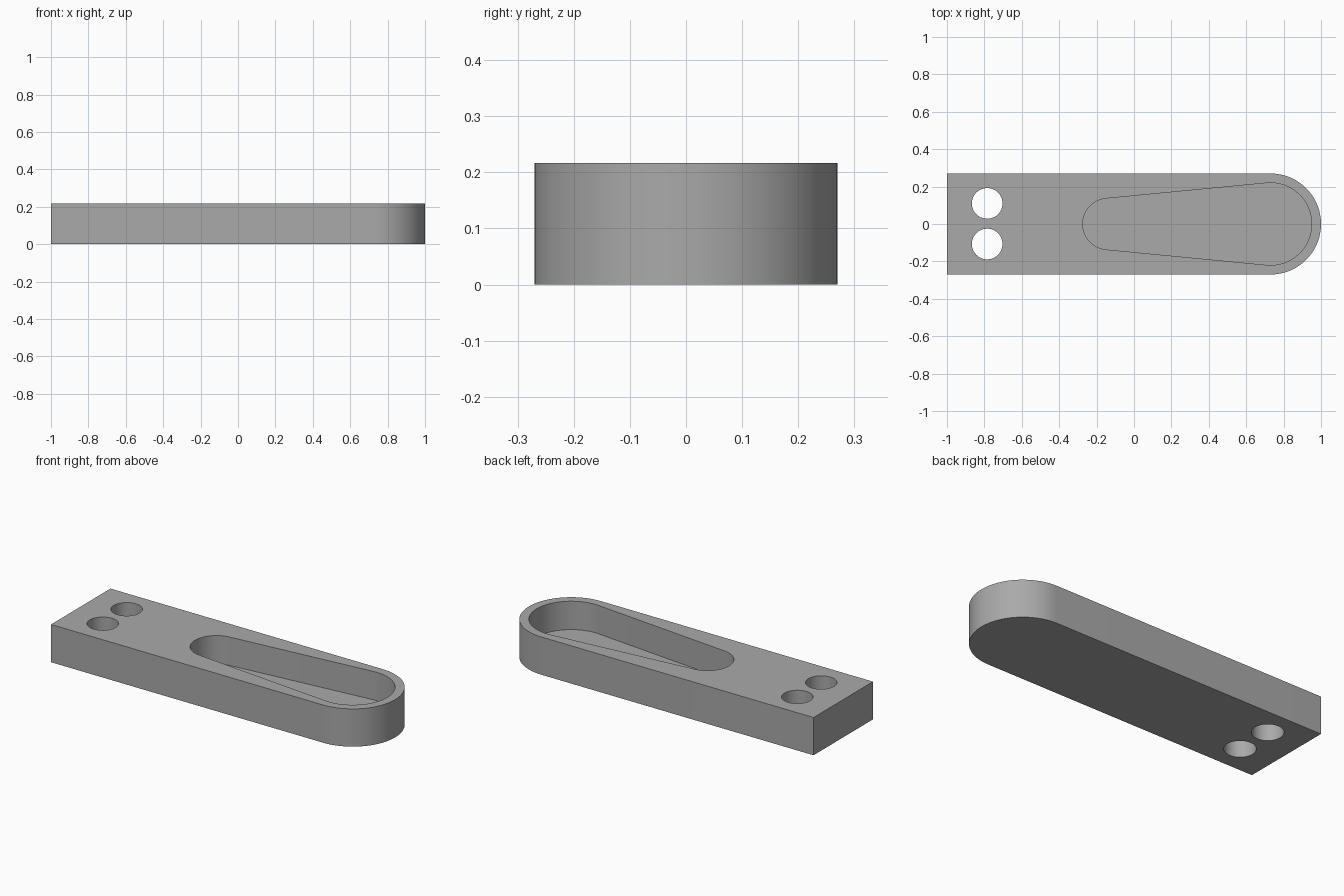
import bpy, bmesh, math

cube = bpy.data.objects.get("Cube")
if cube:
    bpy.data.objects.remove(cube, do_unlink=True)

HEIGHT, HALF_WIDTH = 0.217, 0.27
ROUND_X = 1 - HALF_WIDTH
FLOOR_Z = 0.054

grey = bpy.data.materials.new("plain grey")
grey.use_nodes = True
grey.diffuse_color = (0.4, 0.4, 0.4, 1)
grey.node_tree.nodes["Principled BSDF"].inputs["Base Color"].default_value = grey.diffuse_color


def arc(cx, cy, radius, start, end, steps):
    angles = [start + (end - start) * i / steps for i in range(steps + 1)]
    return [(cx + radius * math.cos(a), cy + radius * math.sin(a)) for a in angles]


def prism(name, outline, z0, z1):
    """Extrude a flat outline between two heights."""
    bm = bmesh.new()
    face = bm.faces.new([bm.verts.new((x, y, z0)) for x, y in outline])
    top = bmesh.ops.extrude_face_region(bm, geom=[face])["geom"]
    bmesh.ops.translate(bm, vec=(0, 0, z1 - z0),
                        verts=[v for v in top if isinstance(v, bmesh.types.BMVert)])
    bmesh.ops.recalc_face_normals(bm, faces=bm.faces)
    mesh = bpy.data.meshes.new(name)
    bm.to_mesh(mesh)
    bm.free()
    mesh.materials.append(grey)
    obj = bpy.data.objects.new(name, mesh)
    bpy.context.collection.objects.link(obj)
    return obj


# Bar with one square end and one rounded end
right_angle = math.pi / 2
outline = [(-1, HALF_WIDTH), (-1, -HALF_WIDTH)]
outline += arc(ROUND_X, 0, HALF_WIDTH, -right_angle, right_angle, 48)
bar = prism("bar", outline, 0, HEIGHT)

# Tapered pocket: two arcs joined by their common tangents
small_x, small_r, big_r = -0.137, 0.137, 0.22
tangent = math.acos((small_r - big_r) / (ROUND_X - small_x))
pocket = arc(ROUND_X, 0, big_r, -tangent, tangent, 48)
pocket += arc(small_x, 0, small_r, tangent, 2 * math.pi - tangent, 40)
cutters = [prism("pocket_cutter", pocket, FLOOR_Z, HEIGHT + 0.1)]

# Pair of through holes near the square end
for side, y in (("left", 0.11), ("right", -0.107)):
    circle = arc(-0.785, y, 0.082, 0, 2 * math.pi, 48)[:-1]
    cutters.append(prism(side + "_hole_cutter", circle, -0.1, HEIGHT + 0.1))

for cutter in cutters:
    cut = bar.modifiers.new(cutter.name, "BOOLEAN")
    cut.operation, cut.solver, cut.object = "DIFFERENCE", "EXACT", cutter

# Apply the cuts, then remove the cutters
bpy.context.view_layer.objects.active = bar
bar.select_set(True)
for cutter in cutters:
    bpy.ops.object.modifier_apply(modifier=cutter.name)
    bpy.data.objects.remove(cutter, do_unlink=True)
bpy.ops.object.shade_smooth_by_angle(angle=math.radians(30))
